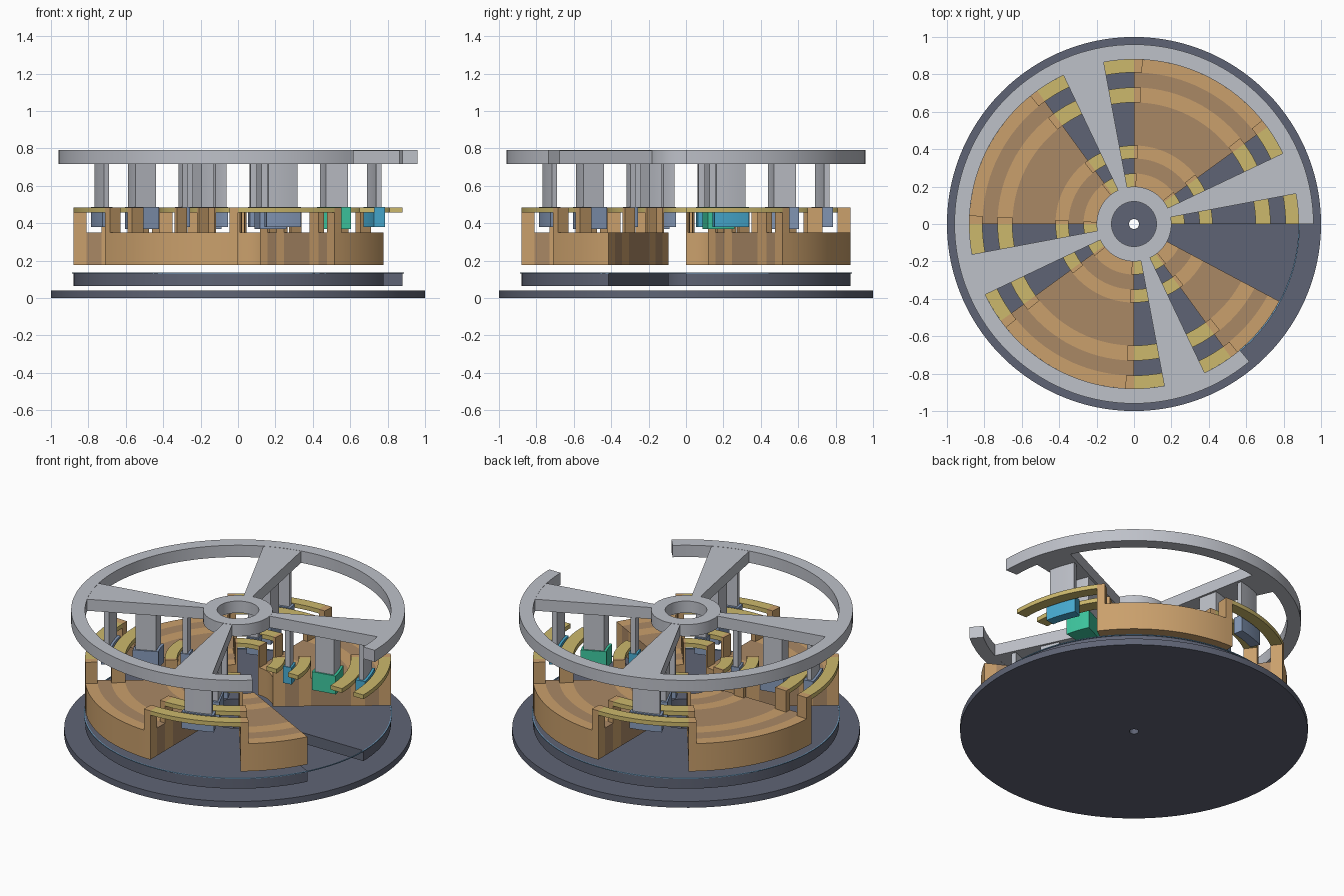
import bpy
import bmesh
from math import radians, cos, sin, ceil

cube = bpy.data.objects.get("Cube")
if cube:
    bpy.data.objects.remove(cube, do_unlink=True)


def material(name, r, g, b):
    # 8-bit display colour to linear
    lin = [((c / 255 + 0.055) / 1.055) ** 2.4 for c in (r, g, b)] + [1]
    m = bpy.data.materials.new(name)
    m.use_nodes = True
    m.diffuse_color = lin
    m.node_tree.nodes["Principled BSDF"].inputs["Base Color"].default_value = lin
    return m


DARK = material("dark slate", 95, 100, 117)
GREY = material("light grey", 190, 193, 201)
TAN = material("tan", 202, 160, 108)
BROWN = material("brown", 170, 136, 101)
BRASS = material("brass", 204, 184, 108)
STEEL = material("steel blue", 135, 155, 186)
GREEN = material("green", 62, 200, 160)
CYAN = material("cyan", 72, 172, 210)
FILM = material("pale blue", 115, 160, 195)


def sector(name, r0, r1, z0, z1, mat, a0=0, a1=360):
    """Solid ring segment between two radii, heights and angles."""
    full = a1 - a0 >= 360
    n = max(2, ceil((a1 - a0) / 3))
    bm = bmesh.new()
    rows = []
    for i in range(n if full else n + 1):
        a = radians(a0 + (a1 - a0) * i / n)
        rows.append([bm.verts.new((r * cos(a), r * sin(a), z))
                     for r, z in ((r0, z0), (r1, z0), (r1, z1), (r0, z1))])
    for i in range(n):
        p, q = rows[i], rows[(i + 1) % len(rows)]
        for k in range(4):
            j = (k + 1) % 4
            bm.faces.new((p[k], p[j], q[j], q[k]))
    if not full:
        bm.faces.new(rows[0])
        bm.faces.new(rows[-1])
    bmesh.ops.recalc_face_normals(bm, faces=bm.faces)
    mesh = bpy.data.meshes.new(name)
    bm.to_mesh(mesh)
    bm.free()
    mesh.materials.append(mat)
    ob = bpy.data.objects.new(name, mesh)
    bpy.context.collection.objects.link(ob)
    bpy.ops.object.select_all(action='DESELECT')
    ob.select_set(True)
    bpy.context.view_layer.objects.active = ob
    bpy.ops.object.shade_smooth_by_angle(angle=radians(30))
    return ob


CUT = 332  # start of the cutaway, which runs to 360 degrees

# Base plate, cut lower disc and thin outline ring
sector("base_plate", 0.027, 1.0, 0, 0.04, DARK)
sector("lower_disc", 0.2, 0.88, 0.065, 0.132, DARK, 0, CUT)
sector("outline_ring", 0.88, 0.887, 0.13, 0.135, FILM)

# Ring bands: raised tracks alternate with the channels between them
radii = (0.2, 0.27, 0.35, 0.42, 0.65, 0.73, 0.81, 0.88)
bands = list(zip(radii, radii[1:]))
tracks = bands[::2]

for q in range(4):
    start, end = 36 + 90 * q, 90 + 90 * q
    stop = min(end, CUT)
    # Striped wedge
    for i, (r0, r1) in enumerate(bands):
        sector("wedge_band", r0, r1, 0.175, 0.35, BROWN if i % 2 else TAN, start, stop)
    # End posts and the brass rails bridging each gap
    for r0, r1 in tracks:
        sector("end_post", r0, r1, 0.35, 0.485, TAN, start, start + 3)
        if stop == end:
            sector("end_post", r0, r1, 0.35, 0.485, TAN, end - 3, end)
        sector("brass_rail", r0, r1, 0.458, 0.485, BRASS, start - 36, start)

    # Spoke with three hanging posts and their contact blocks
    mid = 18 + 90 * q
    sector("wheel_spoke", 0.19, 0.89, 0.716, 0.789, GREY, mid - 7.4, mid + 7.4)
    for r, post, block, low, accent in ((0.31, 0.015, 0.027, 0.38, CYAN),
                                        (0.54, 0.06, 0.075, 0.37, GREEN),
                                        (0.77, 0.015, 0.03, 0.38, CYAN)):
        sector("hanging_post", r - post, r + post, 0.48, 0.72, GREY, mid - 6, mid + 6)
        sector("contact_block", r - block, r + block, low, 0.486,
               STEEL if q else accent, mid - 7, mid + 7)

# Top wheel: hub and open rim
sector("wheel_hub", 0.12, 0.2, 0.715, 0.79, GREY)
sector("wheel_rim", 0.88, 0.96, 0.715, 0.79, GREY, 0, 310)
